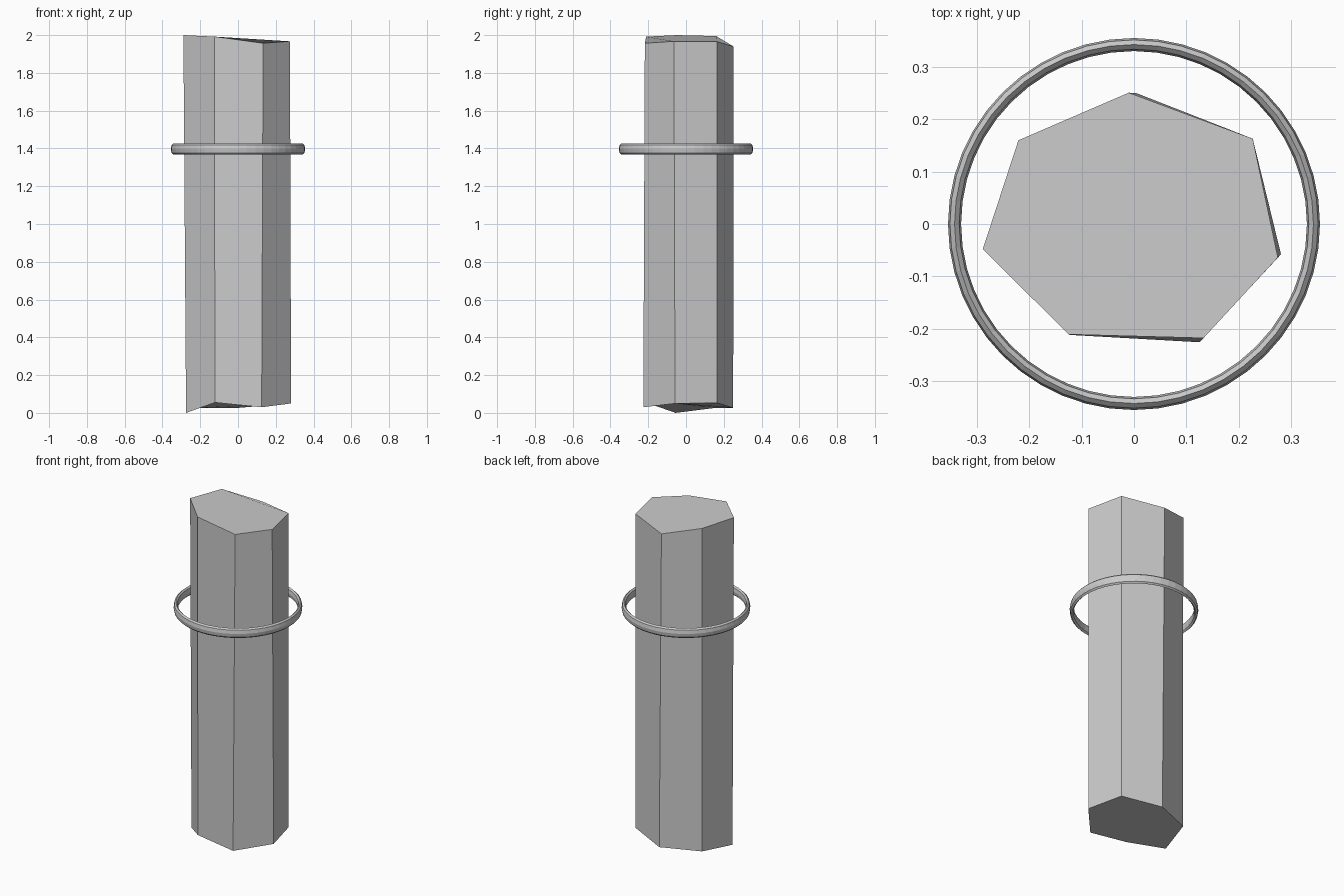
import bpy, bmesh

if "Cube" in bpy.data.objects:
    bpy.data.objects.remove(bpy.data.objects["Cube"])

# Seven-sided rough stone pillar: (x, y, z) corners, counter-clockwise from the back
bottom = [(0.005, 0.25, 0.027), (-0.22, 0.16, 0.027), (-0.275, -0.055, 0.0), (-0.122, -0.212, 0.055),
          (0.125, -0.226, 0.03), (0.281, -0.058, 0.05), (0.227, 0.163, 0.053)]
top = [(-0.01, 0.251, 1.94), (-0.221, 0.16, 1.995), (-0.289, -0.048, 2.0), (-0.125, -0.211, 1.992),
       (0.133, -0.218, 1.957), (0.275, -0.064, 1.967), (0.227, 0.163, 1.966)]

bm = bmesh.new()
low = [bm.verts.new(p) for p in bottom]
high = [bm.verts.new(p) for p in top]
n = len(low)
for i in range(n):
    j = (i + 1) % n
    bm.faces.new((low[i], low[j], high[j], high[i]))
bm.faces.new(high)
bm.faces.new(low[::-1])
bmesh.ops.recalc_face_normals(bm, faces=bm.faces)
mesh = bpy.data.meshes.new("pillar")
bm.to_mesh(mesh)
bm.free()
bpy.context.collection.objects.link(bpy.data.objects.new("pillar", mesh))

# Floating ring, taller than it is thick
bpy.ops.mesh.primitive_torus_add(major_segments=48, minor_segments=8, major_radius=0.343,
                                 minor_radius=0.0125, location=(0, 0, 1.397))
ring = bpy.context.object
ring.name = "ring"
ring.scale.z = 2.4
bpy.ops.object.transform_apply(location=False, rotation=False, scale=True)
